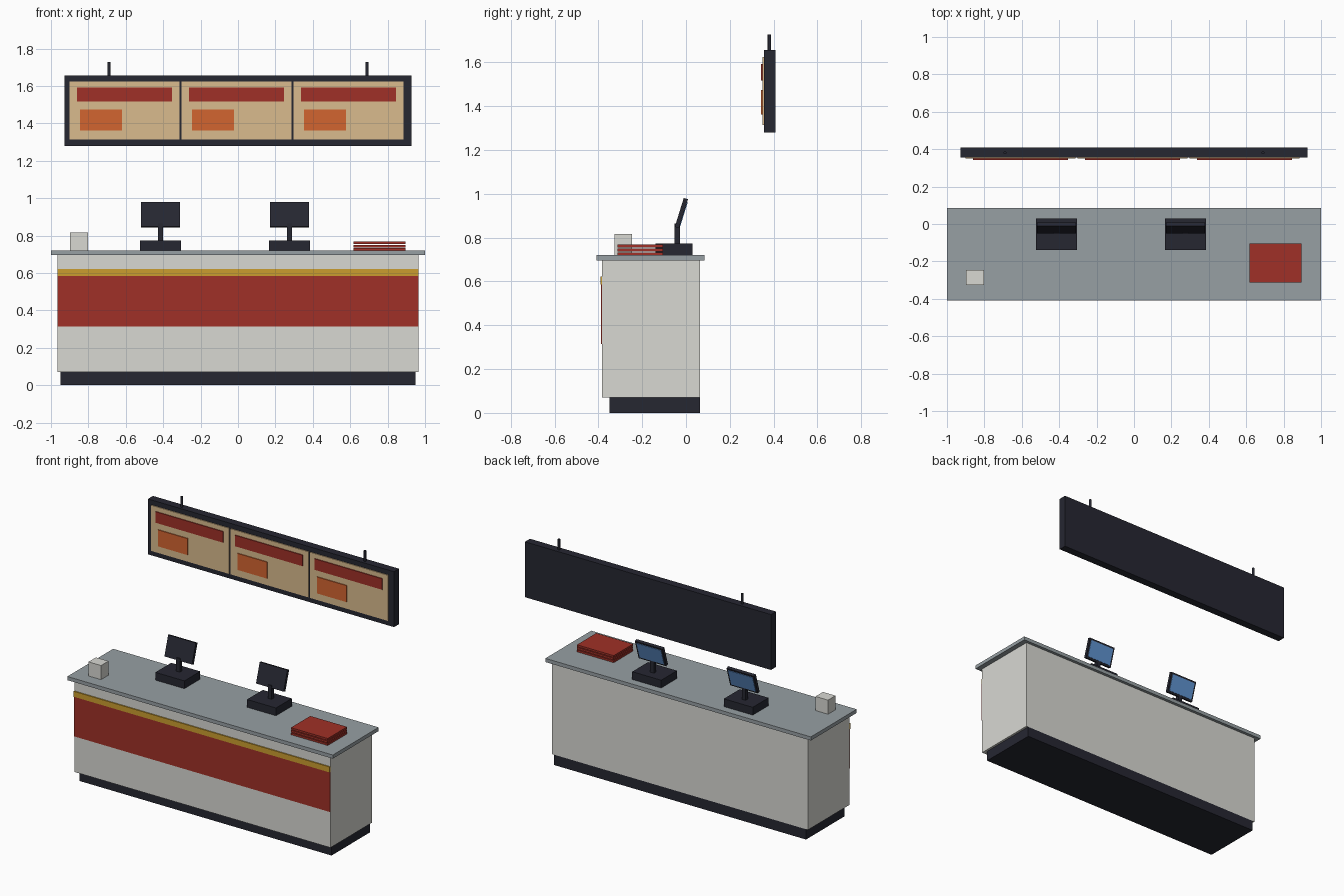
import bpy
from mathutils import Matrix, Vector

cube = bpy.data.objects.get("Cube")
if cube:
    bpy.data.objects.remove(cube, do_unlink=True)


def material(name, rgb):
    m = bpy.data.materials.new(name)
    m.use_nodes = True
    m.diffuse_color = (*rgb, 1)
    m.node_tree.nodes["Principled BSDF"].inputs["Base Color"].default_value = (*rgb, 1)
    return m


CREAM = material("cream panel", (0.69, 0.69, 0.65))
DARK = material("dark charcoal", (0.019, 0.02, 0.031))
GREY = material("grey worktop", (0.31, 0.35, 0.37))
RED = material("red", (0.35, 0.03, 0.02))
GOLD = material("gold", (0.6, 0.34, 0.028))
TAN = material("tan board", (0.7, 0.5, 0.27))
ORANGE = material("orange", (0.65, 0.13, 0.03))
BLUE = material("blue screen", (0.12, 0.3, 0.65))


def box(name, x, y, z, mat):
    """Box from its (min, max) range on each axis."""
    lo, hi = (Vector(c) for c in zip(x, y, z))
    bpy.ops.mesh.primitive_cube_add(size=1, location=(lo + hi) / 2)
    ob = bpy.context.object
    ob.name = name
    ob.data.transform(Matrix.Diagonal((*(hi - lo), 1)))
    ob.data.materials.append(mat)
    return ob


# Counter
FRONT, BACK = -0.383, 0.065
box("plinth", (-0.95, 0.95), (-0.35, BACK), (0, 0.07), DARK)
box("counter_body", (-0.965, 0.965), (FRONT, BACK), (0.07, 0.695), CREAM)
box("worktop", (-1, 1), (-0.408, 0.085), (0.695, 0.72), GREY)
box("red_band", (-0.965, 0.965), (FRONT - 0.006, FRONT), (0.315, 0.585), RED)
box("gold_band", (-0.965, 0.965), (FRONT - 0.008, FRONT), (0.585, 0.622), GOLD)

# Tills: base, stem and a tilted display facing the back
for side, cx in (("right", -0.415), ("left", 0.275)):
    box(f"till_base_{side}", (cx - 0.109, cx + 0.109), (-0.14, 0.03), (0.72, 0.773), DARK)
    box(f"till_stem_{side}", (cx - 0.014, cx + 0.014), (-0.052, -0.028), (0.773, 0.865), DARK)
    tilt = Matrix.Translation((cx, -0.021, 0.912)) @ Matrix.Rotation(-0.3, 4, "X")
    for ob in (box(f"till_display_{side}", (-0.104, 0.104), (-0.01, 0.01), (-0.069, 0.069), DARK),
               box(f"till_screen_{side}", (-0.092, 0.092), (0.01, 0.013), (-0.057, 0.057), BLUE)):
        ob.matrix_world = tilt @ ob.matrix_world

# Items on the worktop
for i in range(3):
    z = 0.72 + i * 0.0175
    box(f"tray_{i + 1}", (0.618, 0.895), (-0.313, -0.105), (z, z + 0.013), RED)
box("napkin_box", (-0.897, -0.803), (-0.327, -0.247), (0.72, 0.816), CREAM)

# Hanging menu board with three panels
box("menu_frame", (-0.927, 0.927), (0.355, 0.409), (1.28, 1.657), DARK)
for i in range(3):
    x = -0.9 + i * 0.599
    box(f"menu_panel_{i + 1}", (x, x + 0.586), (0.349, 0.355), (1.313, 1.624), TAN)
    box(f"menu_header_{i + 1}", (x + 0.038, x + 0.548), (0.343, 0.349), (1.517, 1.592), RED)
    box(f"menu_picture_{i + 1}", (x + 0.056, x + 0.28), (0.343, 0.349), (1.361, 1.473), ORANGE)

# Ceiling rods
for side, x in (("right", -0.69), ("left", 0.69)):
    bpy.ops.mesh.primitive_cylinder_add(vertices=12, radius=0.008, depth=0.075,
                                        location=(x, 0.381, 1.69))
    rod = bpy.context.object
    rod.name = f"hanging_rod_{side}"
    rod.data.materials.append(DARK)
    bpy.ops.object.shade_smooth_by_angle()
